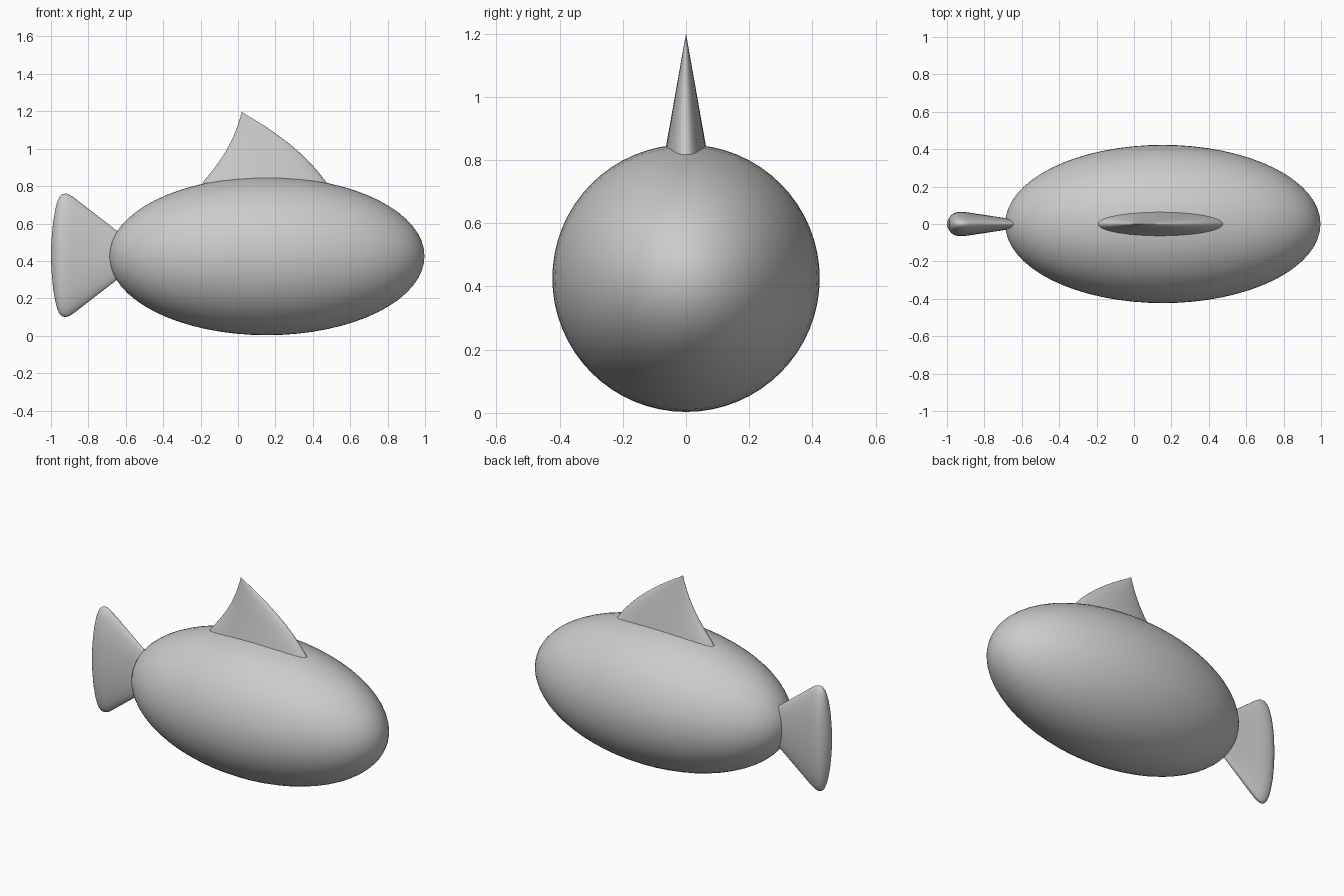
import bpy, bmesh, math
from mathutils import Vector

if "Cube" in bpy.data.objects:
    bpy.data.objects.remove(bpy.data.objects["Cube"])


def finish(bm, name, angle=40):
    bmesh.ops.recalc_face_normals(bm, faces=bm.faces)
    mesh = bpy.data.meshes.new(name)
    bm.to_mesh(mesh)
    bm.free()
    ob = bpy.data.objects.new(name, mesh)
    bpy.context.collection.objects.link(ob)
    bpy.ops.object.select_all(action='DESELECT')
    bpy.context.view_layer.objects.active = ob
    ob.select_set(True)
    bpy.ops.object.shade_smooth_by_angle(angle=math.radians(angle))
    return ob


def loft(name, rings, angle=40):
    """Skin rings of points and close both ends."""
    bm = bmesh.new()
    loops = [[bm.verts.new(p) for p in ring] for ring in rings]
    n = len(loops[0])
    for a, b in zip(loops, loops[1:]):
        for i in range(n):
            j = (i + 1) % n
            bm.faces.new((a[i], a[j], b[j], b[i]))
    bm.faces.new(loops[0])
    bm.faces.new(loops[-1])
    return finish(bm, name, angle)


def ellipse(centre, u, v, n=48):
    c, u, v = Vector(centre), Vector(u), Vector(v)
    return [c + u * math.cos(2 * math.pi * i / n) + v * math.sin(2 * math.pi * i / n)
            for i in range(n)]


# Body: long ellipsoid with its poles on the x axis
bpy.ops.mesh.primitive_uv_sphere_add(segments=64, ring_count=32, radius=1,
                                     rotation=(0, math.pi / 2, 0))
body = bpy.context.object
body.name = "body"
bpy.ops.object.transform_apply(rotation=True)
body.scale = (0.843, 0.423, 0.423)
body.location = (0.154, 0, 0.426)
bpy.ops.object.transform_apply(location=True, scale=True)
bpy.ops.object.shade_smooth()

# Back fin: elliptical sections as (z, rear x, front x), swept to a point
fin = [(0.76, -0.225, 0.52), (0.83, -0.18, 0.465), (0.88, -0.139, 0.426),
       (0.93, -0.102, 0.381), (0.98, -0.069, 0.329), (1.03, -0.041, 0.27),
       (1.08, -0.018, 0.203), (1.12, -0.003, 0.145), (1.16, 0.010, 0.080),
       (1.185, 0.017, 0.038), (1.197, 0.020, 0.022)]
loft("back_fin", [ellipse(((a + b) / 2, 0, z), ((b - a) / 2, 0, 0),
                          (0, 0.062 * (1.2 - z) / 0.35, 0)) for z, a, b in fin])

# Tail: flattened cone flaring to a rounded rim, as (x, half height)
tail = [(-0.49, 0.01), (-0.65, 0.133), (-0.76, 0.218), (-0.85, 0.288),
        (-0.88, 0.311), (-0.90, 0.324), (-0.92, 0.330), (-0.94, 0.327),
        (-0.955, 0.313), (-0.968, 0.282), (-0.978, 0.24), (-0.988, 0.18),
        (-0.995, 0.11), (-0.999, 0.05), (-1.0, 0.01)]
loft("tail_fin", [ellipse((x, 0, 0.43), (0, r * 0.195, 0), (0, 0, r))
                  for x, r in tail], 60)
